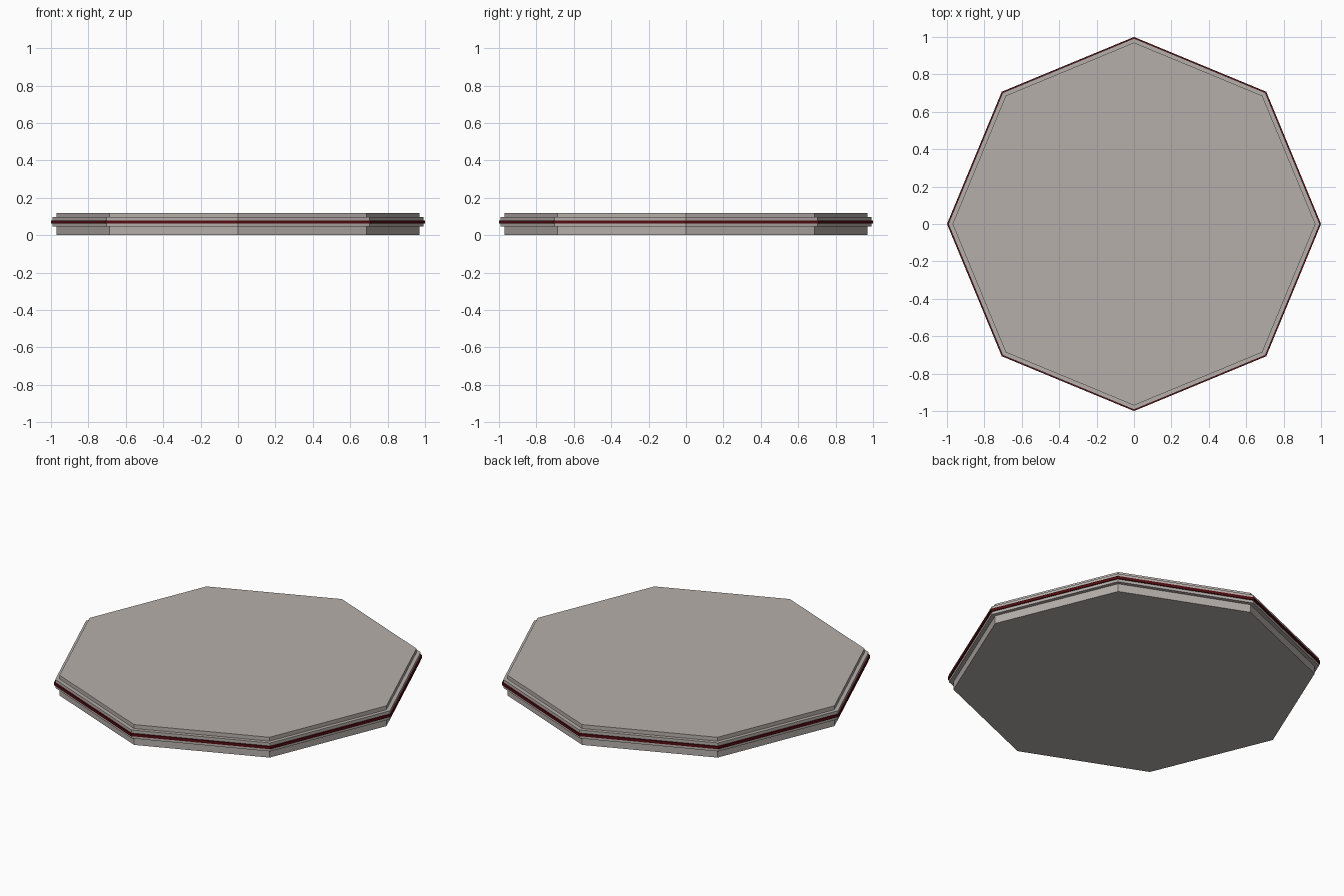
import bpy, bmesh, math

if "Cube" in bpy.data.objects:
    bpy.data.objects.remove(bpy.data.objects["Cube"])


def material(name, color):
    m = bpy.data.materials.new(name)
    m.diffuse_color = (*color, 1)
    m.use_nodes = True
    m.node_tree.nodes["Principled BSDF"].inputs["Base Color"].default_value = m.diffuse_color
    return m


stone = material("warm grey", (0.47, 0.43, 0.41))
red = material("dark red", (0.09, 0.004, 0.006))


def octagon_slab(name, radius, z0, z1, mat):
    """Eight-sided slab with corners on the x and y axes."""
    bm = bmesh.new()
    ring = [bm.verts.new((radius * math.cos(i * math.pi / 4),
                          radius * math.sin(i * math.pi / 4), z0)) for i in range(8)]
    base = bm.faces.new(ring)
    top = bmesh.ops.extrude_face_region(bm, geom=[base], use_keep_orig=True)
    verts = [g for g in top["geom"] if isinstance(g, bmesh.types.BMVert)]
    bmesh.ops.translate(bm, verts=verts, vec=(0, 0, z1 - z0))
    bmesh.ops.recalc_face_normals(bm, faces=bm.faces)
    mesh = bpy.data.meshes.new(name)
    bm.to_mesh(mesh)
    bm.free()
    mesh.materials.append(mat)
    obj = bpy.data.objects.new(name, mesh)
    bpy.context.collection.objects.link(obj)
    return obj


# Stepped platform: recessed core, projecting rim, thin red trim line
octagon_slab("platform_core", 0.97, 0.0, 0.12, stone)
octagon_slab("platform_rim", 0.993, 0.047, 0.097, stone)
octagon_slab("trim_band", 1.0, 0.063, 0.079, red)
